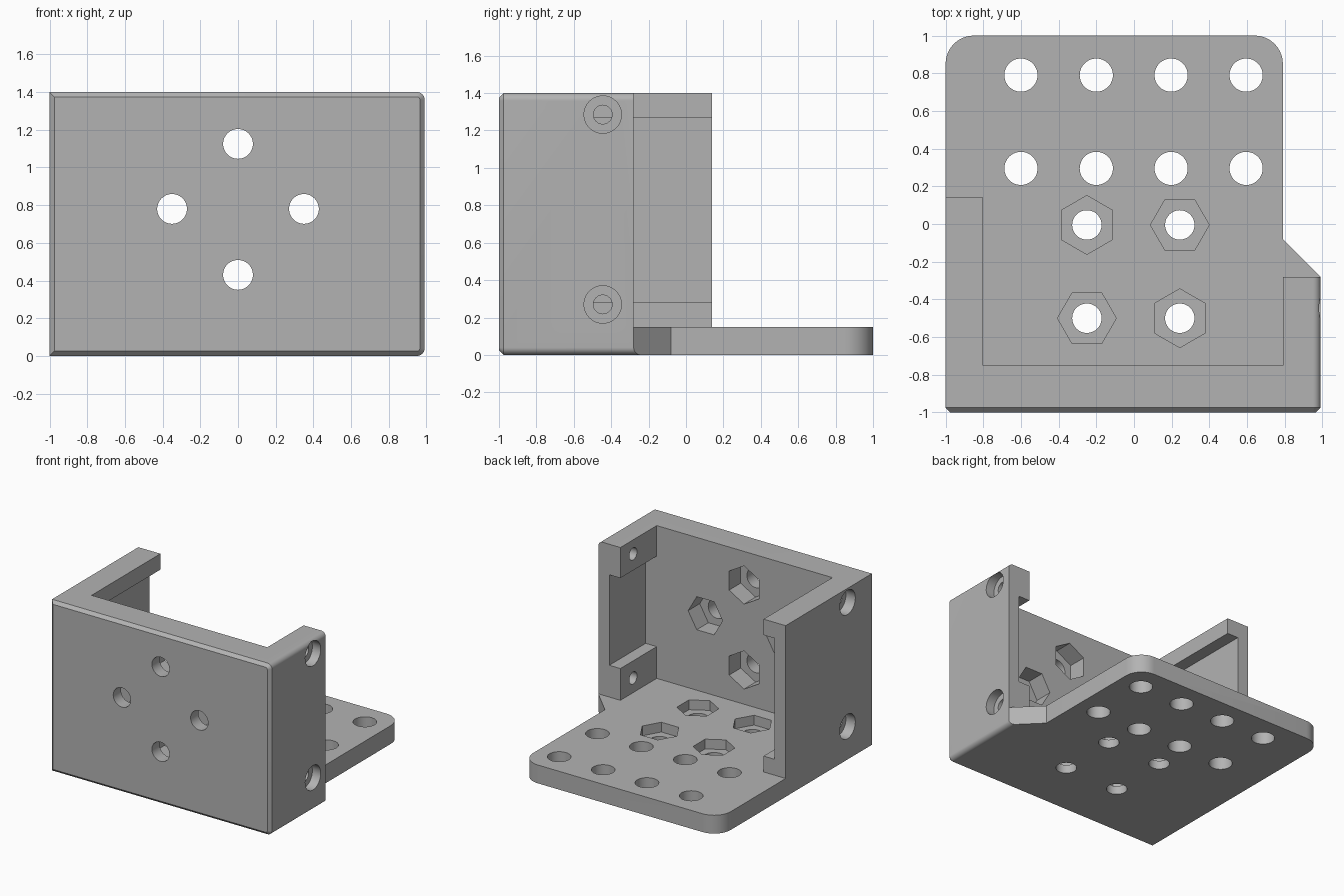
import bpy, bmesh
from math import cos, sin, pi, radians
from mathutils import Matrix, Vector

cube = bpy.data.objects.get("Cube")
if cube:
    bpy.data.objects.remove(cube, do_unlink=True)

grey = bpy.data.materials.new("matte grey")
grey.use_nodes = True
colour = (0.45, 0.45, 0.45, 1)
grey.diffuse_color = colour
grey.node_tree.nodes["Principled BSDF"].inputs["Base Color"].default_value = colour


def make_object(name, bm):
    bmesh.ops.recalc_face_normals(bm, faces=bm.faces)
    mesh = bpy.data.meshes.new(name)
    bm.to_mesh(mesh)
    bm.free()
    mesh.materials.append(grey)
    obj = bpy.data.objects.new(name, mesh)
    bpy.context.collection.objects.link(obj)
    return obj


def arc(cx, cy, r, start):
    """Quarter circle of profile points, starting at an angle in degrees."""
    return [(cx + r * cos(radians(start + 90 * i / 10)),
             cy + r * sin(radians(start + 90 * i / 10))) for i in range(11)]


def extrude(points, direction):
    bm = bmesh.new()
    face = bm.faces.new([bm.verts.new(p) for p in points])
    out = bmesh.ops.extrude_face_region(bm, geom=[face], use_keep_orig=True)
    moved = [g for g in out["geom"] if isinstance(g, bmesh.types.BMVert)]
    bmesh.ops.translate(bm, verts=moved, vec=direction)
    return bm


def combine(target, tool, operation="DIFFERENCE"):
    mod = target.modifiers.new("cut", "BOOLEAN")
    mod.operation = operation
    mod.solver = "EXACT"
    mod.object = tool
    bpy.context.view_layer.objects.active = target
    bpy.ops.object.modifier_apply(modifier=mod.name)
    bpy.data.objects.remove(tool, do_unlink=True)


def cut_box(target, lo, hi):
    lo, hi = Vector(lo), Vector(hi)
    bm = bmesh.new()
    bmesh.ops.create_cube(bm, size=1)
    for v in bm.verts:
        v.co = (lo + hi) / 2 + Vector(a * b for a, b in zip(v.co, hi - lo))
    combine(target, make_object("box_cutter", bm))


def cut_prism(target, start, end, radius, sides=48, turn=0.0):
    """Cut a round or polygonal hole between two points along one axis."""
    start, end = Vector(start), Vector(end)
    axis = end - start
    if abs(axis.z) > 0:
        u, v = Vector((1, 0, 0)), Vector((0, 1, 0))
    elif abs(axis.y) > 0:
        u, v = Vector((1, 0, 0)), Vector((0, 0, 1))
    else:
        u, v = Vector((0, 1, 0)), Vector((0, 0, 1))
    ring = []
    for i in range(sides):
        a = turn + 2 * pi * i / sides
        ring.append(start + radius * (cos(a) * u + sin(a) * v))
    combine(target, make_object("hole_cutter", extrude(ring, axis)))


# Solid block: rounded along one side, chamfered around the front
H, R = 1.4, 0.04
section = [(-1, 0)] + arc(0.99 - R, R, R, -90) + arc(0.99 - R, H - R, R, 0) + [(-1, H)]
bm = extrude([(x, -1, z) for x, z in section], (0, 2.2, 0))
front = [e for e in bm.edges if all(v.co.y < -0.99 for v in e.verts)]
bmesh.ops.recalc_face_normals(bm, faces=bm.faces)
bmesh.ops.bevel(bm, geom=front, offset=0.025, segments=1, affect="EDGES")
bracket = make_object("mounting_bracket", bm)

# Plan outline with rounded rear corners and the angled step
C = 0.15
outline = [(-1.2, -1.2), (1.2, -1.2), (1.2, -0.28), (0.99, -0.28), (0.79, -0.08)]
outline += arc(0.79 - C, 1 - C, C, 0) + arc(-1 + C, 1 - C, C, 90) + [(-1, 0.5), (-1.2, 0.5)]
plan = make_object("plan_cutter", extrude([(x, y, -0.2) for x, y in outline], (0, 0, 2)))
combine(bracket, plan, "INTERSECT")

# Open interior and the space behind both side walls
T = 0.15
cut_box(bracket, (-0.8, -0.75, T), (0.79, 1.3, 2))
cut_box(bracket, (0.7, -0.28, T), (1.3, 1.3, 2))
cut_box(bracket, (-1.3, 0.14, T), (-0.7, 1.3, 2))

# Recesses inside the side walls, leaving blocks above and below
cut_box(bracket, (0.7, -0.75, 0.41), (0.89, 0, 1.15))
cut_box(bracket, (-0.9, -0.75, 0.28), (-0.7, 0.3, 1.27))

# Counterbored screw holes in the side walls
for side, y in ((1, -0.445), (-1, -0.66)):
    for z in (0.27, 1.285):
        cut_prism(bracket, (side * 1.2, y, z), (side * 0.7, y, z), 0.05)
        cut_prism(bracket, (side * 1.2, y, z), (side * 0.915, y, z), 0.1)

# Round holes at the rear of the base
for x in (-0.6, -0.2, 0.197, 0.595):
    for y in (0.295, 0.79):
        cut_prism(bracket, (x, y, -0.3), (x, y, 0.5), 0.088)

# Base bolt holes with hexagonal nut pockets
for x in (-0.25, 0.243):
    for y in (-0.5, -0.005):
        pointed = (x < 0) == (y > -0.2)
        cut_prism(bracket, (x, y, -0.3), (x, y, 0.5), 0.078)
        cut_prism(bracket, (x, y, 0.07), (x, y, 0.5), 0.156, 6, pi / 6 if pointed else 0)

# Front wall bolt holes with hexagonal nut pockets
for x, z in ((0, 1.125), (0, 0.43), (-0.35, 0.78), (0.35, 0.78)):
    cut_prism(bracket, (x, -1.3, z), (x, -0.6, z), 0.079)
    cut_prism(bracket, (x, -0.9, z), (x, -0.6, z), 0.156, 6, pi / 6 if x == 0 else 0)

# Smooth the rounded surfaces, keep corners sharp
bpy.ops.object.select_all(action="DESELECT")
bracket.select_set(True)
bpy.context.view_layer.objects.active = bracket
bpy.ops.object.shade_smooth_by_angle(angle=radians(25))
